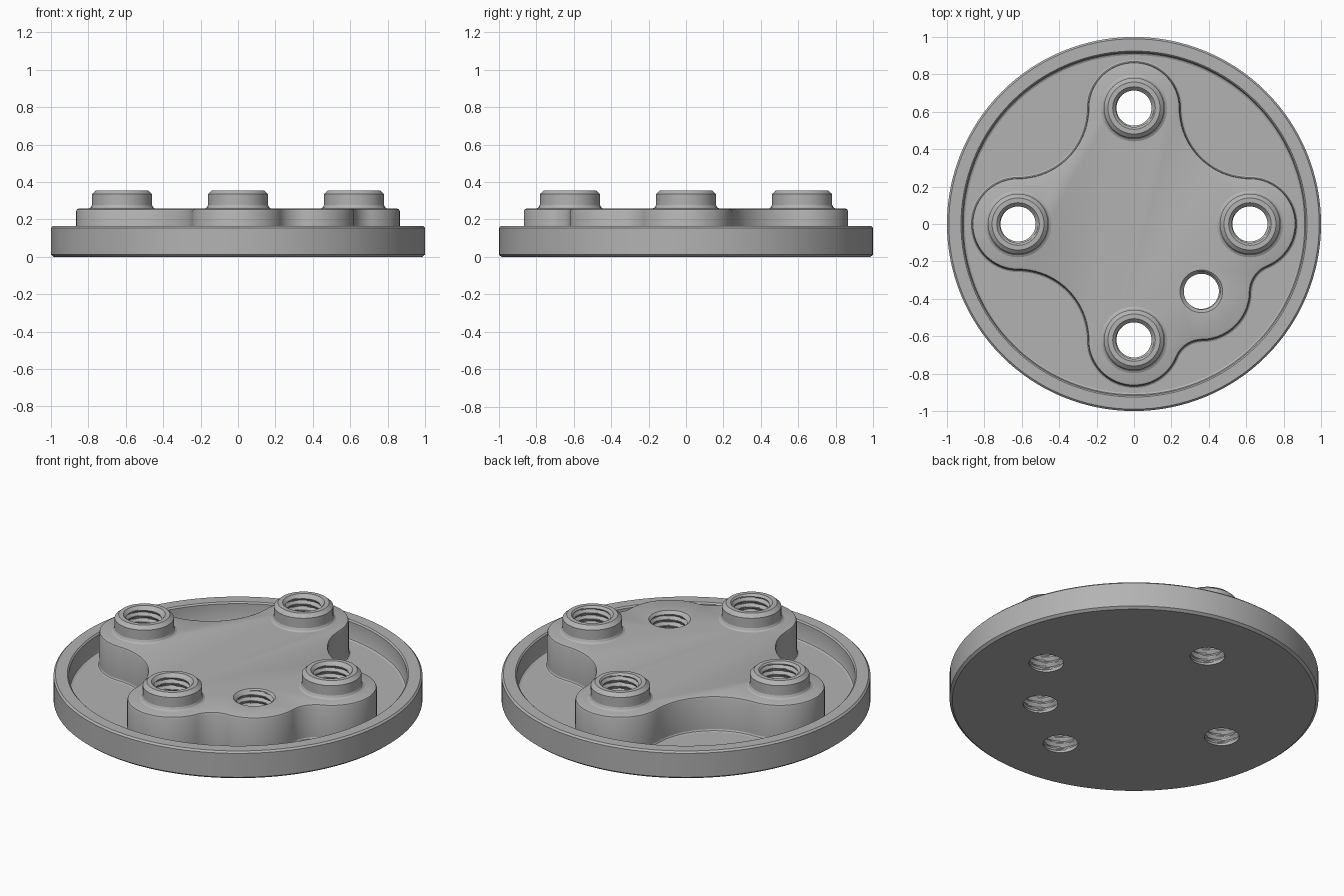
import bpy, bmesh
from math import sin, cos, pi, atan2, hypot, sqrt
from mathutils import Vector

cube = bpy.data.objects.get("Cube")
if cube:
    bpy.data.objects.remove(cube, do_unlink=True)

grey = bpy.data.materials.new("machined_grey")
grey.use_nodes = True
GREY = (0.45, 0.45, 0.45, 1)
grey.diffuse_color = GREY
grey.node_tree.nodes["Principled BSDF"].inputs["Base Color"].default_value = GREY

LOBE = 0.62          # distance of each boss from the centre
LOBE_R = 0.245
BUMP = Vector((0.36, -0.36))
BUMP_R = 0.26
HOLE_R = 0.094
FLOOR, PAD_TOP, BOSS_TOP = 0.05, 0.258, 0.355


def stack_loops(bm, loops):
    """Skin a list of equal-length point loops and cap both ends."""
    rings = [[bm.verts.new(p) for p in loop] for loop in loops]
    n = len(rings[0])
    for a, b in zip(rings, rings[1:]):
        for i in range(n):
            j = (i + 1) % n
            bm.faces.new((a[i], a[j], b[j], b[i]))
    bm.faces.new(rings[0][::-1])
    bm.faces.new(rings[-1])


def make_object(name, bm):
    bmesh.ops.recalc_face_normals(bm, faces=bm.faces)
    mesh = bpy.data.meshes.new(name)
    bm.to_mesh(mesh)
    bm.free()
    mesh.materials.append(grey)
    obj = bpy.data.objects.new(name, mesh)
    bpy.context.collection.objects.link(obj)
    return obj


def lathe(name, profile, centre=(0, 0), steps=64):
    bm = bmesh.new()
    turns = [2 * pi * i / steps for i in range(steps)]
    stack_loops(bm, [[(centre[0] + r * cos(t), centre[1] + r * sin(t), z) for t in turns]
                     for r, z in profile])
    return make_object(name, bm)


# Outline of the raised pad: tangent arcs, convex around holes, concave between
def arc(centre, radius, start, end, steps):
    return [(centre[0] + radius * cos(start + (end - start) * i / steps),
             centre[1] + radius * sin(start + (end - start) * i / steps))
            for i in range(steps)]


def heading(a, b):
    return atan2(b[1] - a[1], b[0] - a[0])


def valley_centre(a, ra, b, rb):
    """Centre at distance ra from a and rb from b, to the right of a -> b."""
    d = b - a
    along = (d.length_squared + ra * ra - rb * rb) / (2 * d.length)
    d.normalize()
    side = Vector((d.y, -d.x))
    return a + d * along + side * sqrt(ra * ra - along * along)


def pad_outline(grow):
    right, back = Vector((LOBE, 0)), Vector((0, LOBE))
    wide, tight = LOBE - LOBE_R, 0.15
    lobes = [(right, LOBE_R), (back, LOBE_R), (-right, LOBE_R), (-back, LOBE_R), (BUMP, BUMP_R)]
    valleys = []
    for i, (c, r) in enumerate(lobes):
        c2, r2 = lobes[(i + 1) % 5]
        v = wide if i < 3 else tight
        valleys.append((valley_centre(c, r + v, c2, r2 + v), v))
    points = []
    for i, (c, r) in enumerate(lobes):
        before, (after, v) = valleys[i - 1][0], valleys[i]
        start, end = heading(c, before), heading(c, after)
        while end < start:
            end += 2 * pi
        points += arc(c, r + grow, start, end, 32)
        start, end = heading(after, c), heading(after, lobes[(i + 1) % 5][0])
        while end > start:
            end -= 2 * pi
        points += arc(after, v - grow, start, end, 24)
    return points


def thread_cutter(centre, top, steps=48, pitch=0.036):
    """Helical bore that widens into a countersink at the top."""
    bm = bmesh.new()
    low, high = -0.02, top + 0.01
    rows = int((high - low) / pitch * 8)
    loops = []
    for k in range(rows + 1):
        z = low + (high - low) * k / rows
        loop = []
        for i in range(steps):
            phase = (z / pitch - i / steps) % 1
            groove = 0.014 * max(0, 1 - abs(phase - 0.5) * 2.4)
            r = HOLE_R + (groove if z > 0.012 else 0)
            r = max(r, 0.114 - (top - z))
            t = 2 * pi * i / steps
            loop.append((centre[0] + r * cos(t), centre[1] + r * sin(t), z))
        loops.append(loop)
    stack_loops(bm, loops)
    cutter = make_object("thread_cutter", bm)
    cutter.hide_render = True
    return cutter


# Base dish with a raised rim
dish = lathe("base_dish", [(0.985, 0), (1, 0.012), (1, 0.155), (0.99, 0.165), (0.925, 0.165),
                           (0.917, 0.157), (0.917, 0.064), (0.913, 0.055), (0.903, FLOOR)], steps=128)

# Raised pad with a chamfered top edge and a small fillet at the floor
bm = bmesh.new()
stack_loops(bm, [[(x, y, z) for x, y in pad_outline(grow)] for grow, z in
                 [(0.012, FLOOR), (0.004, FLOOR + 0.004), (0, FLOOR + 0.012), (0, PAD_TOP - 0.014),
                  (-0.004, PAD_TOP - 0.004), (-0.014, PAD_TOP)]])
pad = make_object("raised_pad", bm)

# Four bosses with flared feet
spots = {"right": (-LOBE, 0), "left": (LOBE, 0), "front": (0, -LOBE), "back": (0, LOBE)}
boss_profile = [(0.178, PAD_TOP), (0.167, PAD_TOP + 0.006), (0.161, PAD_TOP + 0.018),
                (0.161, BOSS_TOP - 0.02), (0.139, BOSS_TOP)]
jobs = []
for side, spot in spots.items():
    boss = lathe(side + "_boss", boss_profile, spot)
    jobs.append((thread_cutter(spot, BOSS_TOP), [dish, pad, boss]))
jobs.append((thread_cutter(BUMP, PAD_TOP), [dish, pad]))

# Cut the threaded holes through every layer
for cutter, targets in jobs:
    for obj in targets:
        mod = obj.modifiers.new("threaded_hole", "BOOLEAN")
        mod.operation = "DIFFERENCE"
        mod.solver = "EXACT"
        mod.object = cutter
        bpy.context.view_layer.objects.active = obj
        bpy.ops.object.modifier_apply(modifier=mod.name)
    bpy.data.objects.remove(cutter, do_unlink=True)

# Smooth round walls, keep the edges crisp
bpy.ops.object.select_all(action="DESELECT")
for obj in bpy.context.collection.objects:
    if obj.type == "MESH" and grey.name in obj.data.materials:
        obj.select_set(True)
        bpy.context.view_layer.objects.active = obj
bpy.ops.object.shade_smooth_by_angle(angle=0.45)
